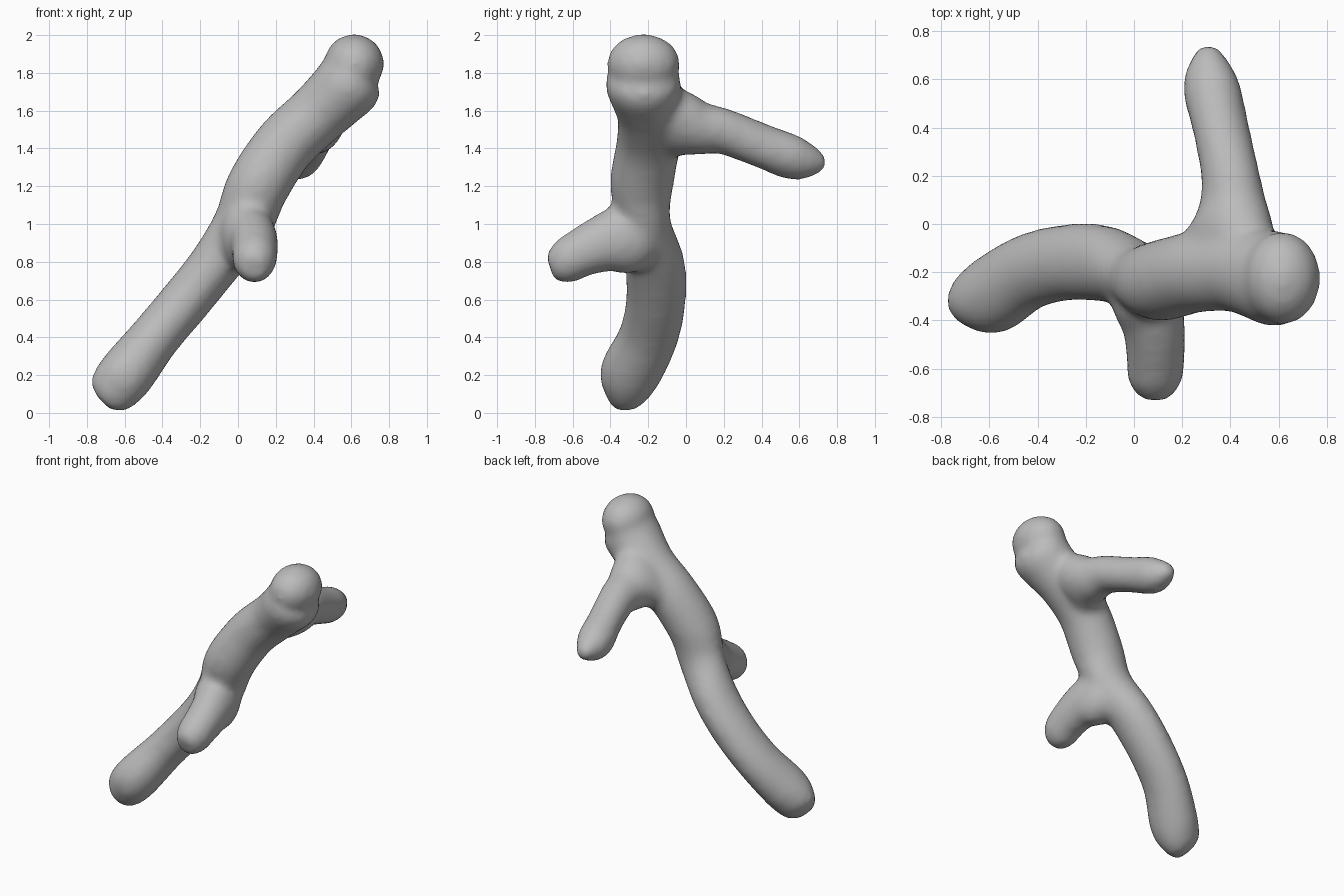
import bpy, bmesh, math
from mathutils import Matrix, Vector

cube = bpy.data.objects.get("Cube")
if cube:
    bpy.data.objects.remove(cube)

grey = bpy.data.materials.new("plain grey")
grey.use_nodes = True
colour = (0.5, 0.5, 0.5, 1)
grey.diffuse_color = colour
grey.node_tree.nodes["Principled BSDF"].inputs["Base Color"].default_value = colour

SIDES, STEPS = 24, 5


def spline(rows):
    """Smooth list of sections running through the given rows."""
    rows = [Vector(r) for r in rows]
    pts = [rows[0]] + rows + [rows[-1]]
    out = []
    for a, b, c, d in zip(pts, pts[1:], pts[2:], pts[3:]):
        for i in range(STEPS):
            t = i / STEPS
            out.append(b + (c - a) * t / 2 + (a - b * 2.5 + c * 2 - d / 2) * t * t
                       + ((b - c) * 1.5 + (d - a) / 2) * t ** 3)
    return out + [rows[-1]]


def limb(bm, rows, side):
    """Oval tube; each row is x, y, z, radius along side, radius across it."""
    secs = spline(rows)
    rings = []
    for i, s in enumerate(secs):
        ahead, back = secs[min(i + 1, len(secs) - 1)], secs[max(i - 1, 0)]
        tangent = Vector(ahead[:3]) - Vector(back[:3])
        tangent.normalize()
        v = (side - tangent * side.dot(tangent)).normalized()
        u = v.cross(tangent)
        ring = []
        for k in range(SIDES):
            a = math.tau * k / SIDES
            ring.append(bm.verts.new(Vector(s[:3]) + v * s[3] * math.cos(a)
                                     + u * s[4] * math.sin(a)))
        rings.append(ring)
    for p, q in zip(rings, rings[1:]):
        for k in range(SIDES):
            n = (k + 1) % SIDES
            bm.faces.new((p[k], p[n], q[n], q[k]))
    bm.faces.new(rings[0][::-1])
    bm.faces.new(rings[-1])


bm = bmesh.new()
# main stem, from the foot to the thick upper end
limb(bm, [(-.72, -.33, .06, .05, .06), (-.695, -.33, .085, .09, .115),
          (-.65, -.315, .135, .135, .142), (-.58, -.29, .22, .165, .15),
          (-.44, -.20, .40, .16, .135), (-.28, -.16, .59, .16, .135),
          (-.12, -.165, .79, .16, .138), (.025, -.215, 1.0, .135, .158),
          (.105, -.235, 1.2, .168, .168), (.25, -.20, 1.42, .17, .165),
          (.41, -.19, 1.57, .175, .165), (.52, -.21, 1.675, .19, .175),
          (.58, -.225, 1.735, .2, .183), (.62, -.225, 1.775, .19, .17),
          (.64, -.225, 1.80, .15, .13)],
     Vector((0, 1, 0)))
# rounded knob on the upper end
bmesh.ops.create_uvsphere(bm, u_segments=SIDES, v_segments=16, radius=1,
                          matrix=Matrix.Translation((.615, -.225, 1.848))
                          @ Matrix.Diagonal((.16, .195, .158, 1)))
# rear twig
limb(bm, [(.385, -.2, 1.55, .1, .1), (.395, -.08, 1.54, .225, .14),
          (.408, 0, 1.525, .19, .148), (.41, .08, 1.505, .15, .135),
          (.40, .2, 1.49, .125, .12), (.36, .4, 1.415, .115, .122),
          (.32, .57, 1.35, .122, .117), (.31, .67, 1.33, .085, .085),
          (.305, .745, 1.32, .03, .035)],
     Vector((1, 0, 1)))
# front twig
limb(bm, [(-.02, -.16, 1.0, .08, .1), (.03, -.25, .96, .14, .175),
          (.06, -.34, .92, .145, .19), (.083, -.43, .9, .13, .157),
          (.09, -.56, .845, .122, .13), (.085, -.65, .795, .112, .118),
          (.08, -.72, .77, .065, .075)],
     Vector((1, 0, 0)))
bmesh.ops.recalc_face_normals(bm, faces=bm.faces)

mesh = bpy.data.meshes.new("branch")
bm.to_mesh(mesh)
bm.free()
mesh.materials.append(grey)
branch = bpy.data.objects.new("branch", mesh)
bpy.context.collection.objects.link(branch)

# fuse the limbs into one skin and soften the forks
fuse = branch.modifiers.new("fuse", "REMESH")
fuse.mode = "VOXEL"
fuse.voxel_size = 0.022
fuse.use_smooth_shade = True
soften = branch.modifiers.new("soften", "SMOOTH")
soften.factor = 0.5
soften.iterations = 14
